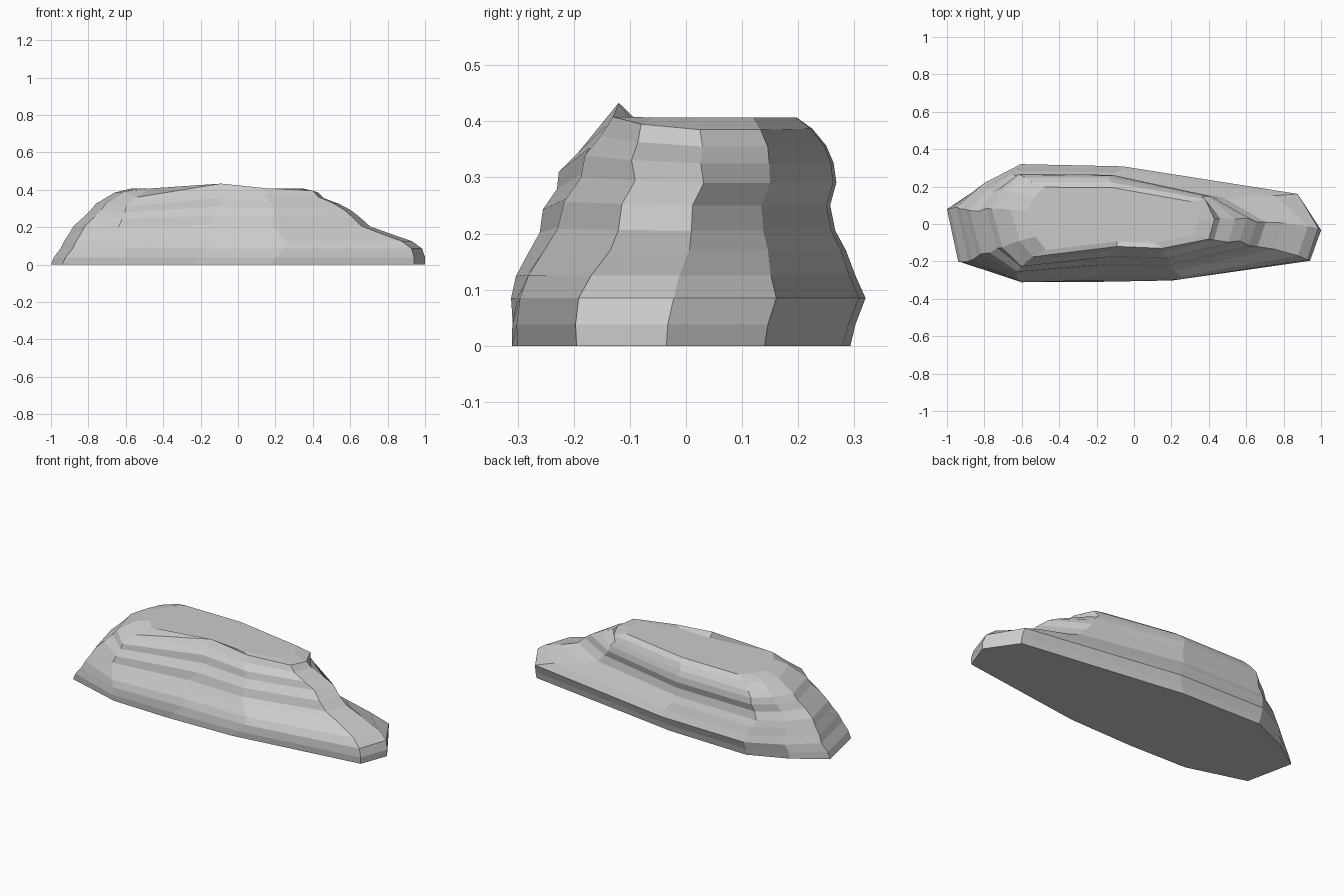
import bpy, bmesh

# Height levels with the extents of the rock at each: z, left, right, front, back
LEVELS = [
    (0.00, -1.00, 1.00, -.310, .293), (.038, -.985, 1.00, -.318, .302),
    (.085, -.95, .985, -.32, .32), (.125, -.93, .93, -.31, .302),
    (.17, -.90, .80, -.285, .285), (.205, -.88, .705, -.265, .266),
    (.25, -.83, .655, -.258, .257), (.29, -.79, .605, -.232, .268),
    (.325, -.76, .54, -.228, .263), (.355, -.71, .46, -.20, .25),
    (.385, -.66, .43, -.175, .225)]

# Facet columns running up the rock: base x, y; rim x, y, z; mid-height x, y shift
COLUMNS = [
    (-.94, -.20, -.61, -.09, .39, 0, 0), (-.60, -.30, -.54, -.175, .36, 0, 0),
    (-.24, -.31, -.09, -.12, .433, 0, 0), (.17, -.30, .15, -.13, .408, 0, 0),
    (.94, -.195, .40, -.08, .395, 0, .03), (1.0, -.035, .43, .025, .385, 0, .02),
    (.88, .14, .38, .133, .385, -.14, 0), (-.10, .28, -.12, .222, .387, 0, 0),
    (-.60, .293, -.55, .225, .387, 0, 0), (-.82, .20, -.62, .16, .387, 0, 0),
    (-1.0, .08, -.66, .075, .385, 0, 0)]


def unit(v, lo, hi):
    return (v - lo) / (hi - lo)


bm = bmesh.new()
bottom, top = LEVELS[0], LEVELS[-1]
rings = []
for z, l, r, f, b in LEVELS:
    t = z / top[0]
    mid = min(1, max(0, (z - .085) / .08), (top[0] - z) / .1)
    ring = []
    for xb, yb, xt, yt, zt, dx, dy in COLUMNS:
        u = unit(xb, *bottom[1:3]) * (1 - t) + unit(xt, *top[1:3]) * t
        v = unit(yb, *bottom[3:5]) * (1 - t) + unit(yt, *top[3:5]) * t
        ring.append(bm.verts.new((l + u * (r - l) + dx * mid,
                                  f + v * (b - f) + dy * mid,
                                  z + (zt - top[0]) * t ** 3)))
    rings.append(ring)

# Plateau ring just inside the rim
rings.append([bm.verts.new((v.co.x * .84 - .016, v.co.y * .84 + .008, .407))
              for v in rings[-1]])

# Stepped sides and bevelled rim
n = len(COLUMNS)
for lo, hi in zip(rings, rings[1:]):
    for i in range(n):
        j = (i + 1) % n
        bm.faces.new((lo[i], lo[j], hi[j], hi[i]))

# Flat underside and flat plateau
bm.faces.new(rings[0][::-1])
bm.faces.new(rings[-1])

bmesh.ops.recalc_face_normals(bm, faces=bm.faces)
mesh = bpy.data.meshes.new("rock")
bm.to_mesh(mesh)
bm.free()
bpy.context.collection.objects.link(bpy.data.objects.new("rock", mesh))
